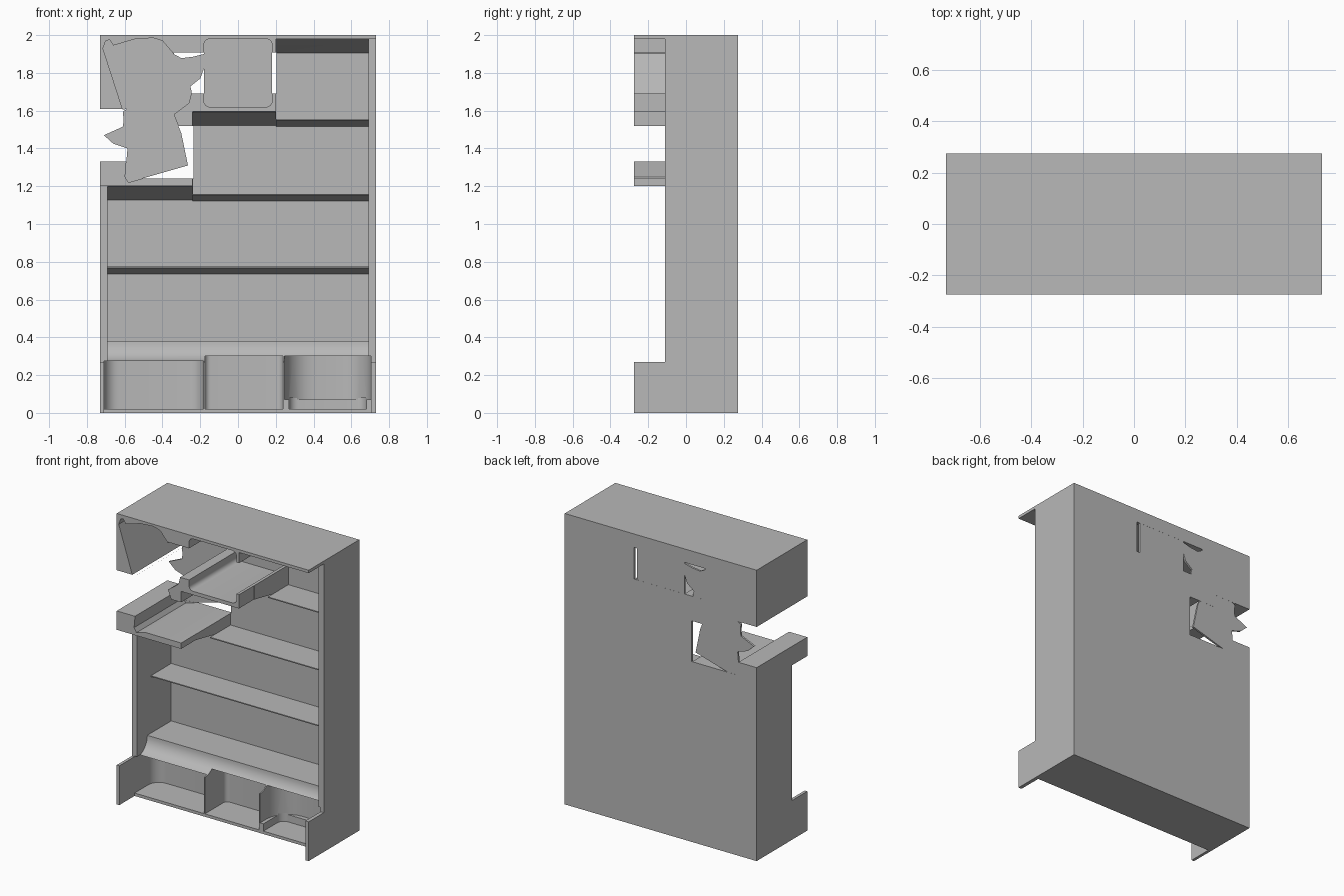
import bpy, bmesh, math

cube = bpy.data.objects.get("Cube")
if cube:
    bpy.data.objects.remove(cube, do_unlink=True)

grey = bpy.data.materials.new("plain_grey")
grey.use_nodes = True
grey.diffuse_color = (0.48, 0.48, 0.48, 1)
grey.node_tree.nodes["Principled BSDF"].inputs["Base Color"].default_value = (0.48, 0.48, 0.48, 1)


def prism(name, axis, outline, a, b):
    """Extrude a 2D outline along an axis from a to b."""
    place = {"x": lambda p, d: (d, p[0], p[1]),
             "y": lambda p, d: (p[0], d, p[1]),
             "z": lambda p, d: (p[0], p[1], d)}[axis]
    bm = bmesh.new()
    low = [bm.verts.new(place(p, a)) for p in outline]
    high = [bm.verts.new(place(p, b)) for p in outline]
    bm.faces.new(low)
    bm.faces.new(high)
    n = len(outline)
    for i in range(n):
        j = (i + 1) % n
        bm.faces.new((low[i], low[j], high[j], high[i]))
    bmesh.ops.recalc_face_normals(bm, faces=bm.faces)
    mesh = bpy.data.meshes.new(name)
    bm.to_mesh(mesh)
    bm.free()
    mesh.materials.append(grey)
    obj = bpy.data.objects.new(name, mesh)
    bpy.context.collection.objects.link(obj)
    return obj


def rect(u0, u1, v0, v1):
    return [(u0, v0), (u1, v0), (u1, v1), (u0, v1)]


def rounded(u0, u1, v0, v1, r, steps=6):
    pts = []
    corners = [(u1 - r, v1 - r), (u0 + r, v1 - r), (u0 + r, v0 + r), (u1 - r, v0 + r)]
    for k, (cu, cv) in enumerate(corners):
        for s in range(steps + 1):
            t = math.pi / 2 * (k + s / steps)
            pts.append((cu + r * math.cos(t), cv + r * math.sin(t)))
    return pts


def cut(target, axis, outline, a, b):
    cutter = prism("cutter", axis, outline, a, b)
    cutter.hide_render = True
    mod = target.modifiers.new("cut", "BOOLEAN")
    mod.operation, mod.solver, mod.object = "DIFFERENCE", "EXACT", cutter
    bpy.context.view_layer.objects.active = target
    bpy.ops.object.modifier_apply(modifier=mod.name)
    bpy.data.objects.remove(cutter, do_unlink=True)


W, D, FRONT, FLOOR = 0.73, 0.275, -0.11, 0.26
body = prism("tray_body", "y", rect(-W, W, 0, 2), -D, D)

# Front step, leaving the upper decks, top lip and two lower side lips
step = [(-0.8, 0.27), (-0.8, 1.2), (-0.24, 1.2), (-0.24, 1.595), (0.2, 1.595), (0.2, 1.98),
        (0.8, 1.98), (0.8, 0.27), (0.705, 0.27), (0.705, -0.1), (-0.71, -0.1), (-0.71, 0.27)]
cut(body, "y", step, -0.4, FRONT)

# Stepped card bay with sloping ceilings
for x0, low, top in ((-0.69, 0.38, 1.199), (-0.239, 1.0, 1.594), (0.201, 1.4, 1.979)):
    bay = [(-0.2, low), (FLOOR, low), (FLOOR, top - 0.073), (FRONT, top), (-0.2, top)]
    cut(body, "x", bay, x0, 0.69)

# Concave scoop along the lowest shelf
arc = [(FRONT + 0.11 * math.sin(t), 0.38 - 0.11 * math.cos(t))
       for t in (math.pi / 2 * i / 10 for i in range(11))]
cut(body, "x", [(-0.2, 0.27)] + arc + [(0, 0.5), (-0.2, 0.5)], -0.69, 0.69)

# Lower token pockets
for x0, x1, z0, z1, back, r in ((-0.71, -0.183, 0.02, 0.275, 0.12, 0.08),
                                (-0.175, 0.237, 0.02, 0.3, 0.12, 0.03),
                                (0.245, 0.703, 0.07, 0.3, 0.12, 0.16),
                                (0.27, 0.68, 0.02, 0.08, 0.09, 0.05)):
    cut(body, "z", rounded(x0, x1, -0.6, back, r), z0, z1)

# Figure-shaped pockets and the square pocket
cape = [(-0.715, 1.93), (-0.7, 1.97), (-0.68, 1.975), (-0.66, 1.945), (-0.55, 1.978),
        (-0.45, 1.985), (-0.4, 1.97), (-0.34, 1.9), (-0.3, 1.878), (-0.24, 1.885),
        (-0.18, 1.9), (-0.178, 1.83), (-0.2, 1.77), (-0.25, 1.73), (-0.4, 1.65),
        (-0.61, 1.605)]
figure = [(-0.61, 1.595), (-0.53, 1.645), (-0.545, 1.7), (-0.52, 1.76), (-0.46, 1.8),
          (-0.38, 1.82), (-0.3, 1.805), (-0.26, 1.76), (-0.245, 1.7), (-0.26, 1.64),
          (-0.34, 1.58), (-0.3, 1.48), (-0.265, 1.31), (-0.58, 1.22), (-0.598, 1.25),
          (-0.585, 1.4), (-0.66, 1.425), (-0.71, 1.47), (-0.61, 1.515), (-0.605, 1.55)]
square = rounded(-0.18, 0.18, 1.62, 1.98, 0.03)
pockets = (("cape_pocket_floor", cape), ("figure_pocket_floor", figure),
           ("square_pocket_floor", square))
for name, outline in pockets:
    cut(body, "y", outline, -0.4, FLOOR)

# Finger openings right through the tray
for opening in (rect(-0.8, -0.45, 1.33, 1.61), rect(-0.59, -0.236, 1.24, 1.52),
                rect(-0.34, 0.204, 1.69, 1.907)):
    cut(body, "y", opening, -0.4, 0.4)

# Pocket floors that remain in the openings
parts = [body]
for name, outline in pockets:
    parts.append(prism(name, "y", outline, FLOOR + 0.001, D - 0.0005))

# Wedge dividers between the card slots
for i, (x0, z) in enumerate(((-0.692, 0.775), (-0.24, 1.16), (0.2, 1.555))):
    wedge = [(0.04, z), (FLOOR + 0.005, z), (FLOOR + 0.005, z - 0.04), (0.04, z - 0.007)]
    parts.append(prism("card_divider_%d" % (i + 1), "x", wedge, x0, 0.692))

for obj in parts:
    bpy.ops.object.select_all(action="DESELECT")
    obj.select_set(True)
    bpy.context.view_layer.objects.active = obj
    bpy.ops.object.shade_smooth_by_angle(angle=math.radians(25))
